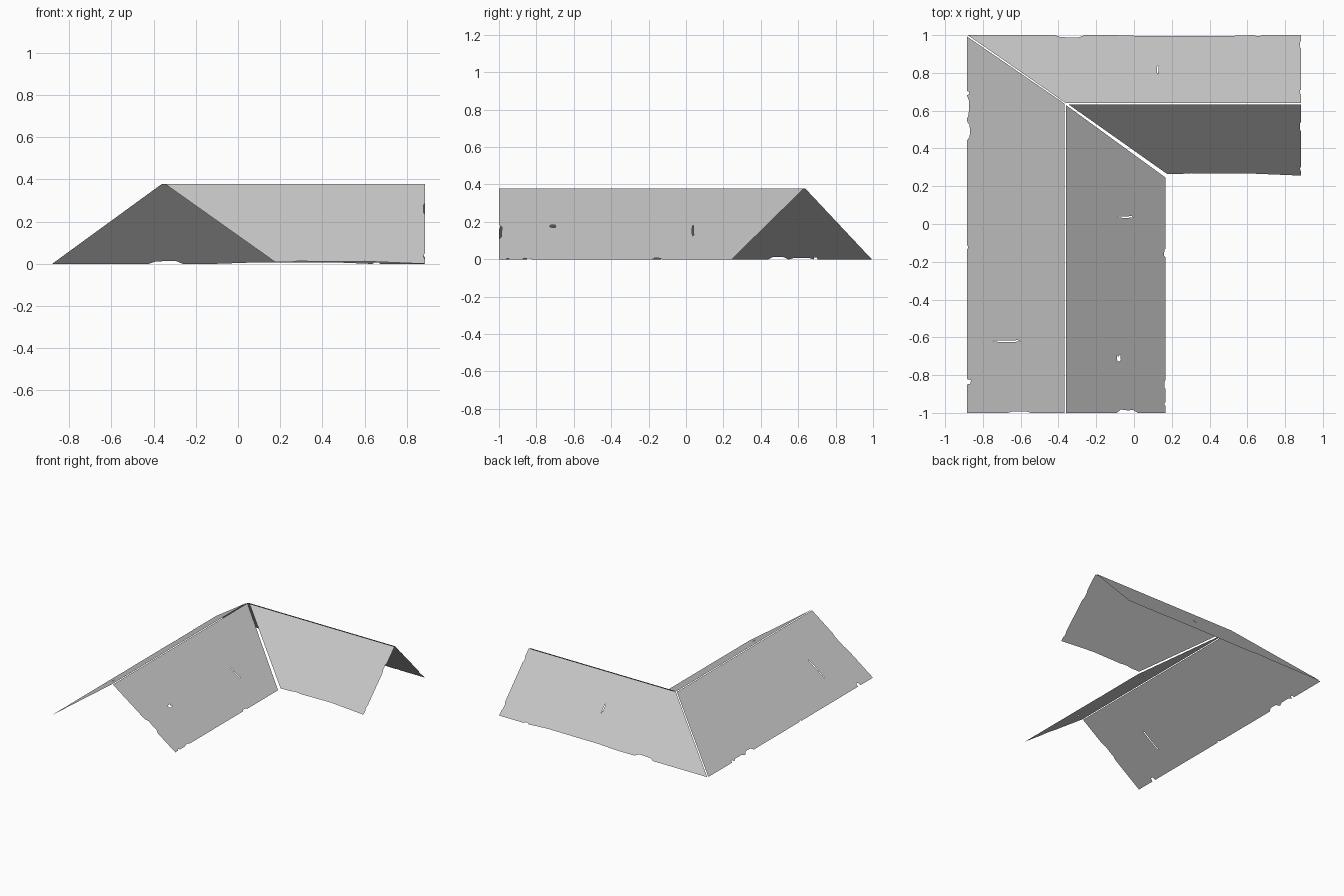
import bpy, bmesh, random
from mathutils import Vector

cube = bpy.data.objects.get("Cube")
if cube:
    bpy.data.objects.remove(cube, do_unlink=True)

random.seed(4)
RIDGE_HEIGHT = 0.378

grey = bpy.data.materials.new("weathered grey")
grey.use_nodes = True
colour = (0.56, 0.56, 0.56, 1)
grey.diffuse_color = colour
grey.node_tree.nodes["Principled BSDF"].inputs["Base Color"].default_value = colour


def nicked_outline(corners, nicks):
    """Counter-clockwise plan outline with worn bites: (edge, start, end, depth)."""
    points = []
    for i, corner in enumerate(corners):
        a, b = Vector(corner), Vector(corners[(i + 1) % len(corners)])
        along = b - a
        inward = Vector((-along.y, along.x)).normalized()
        points.append(a)
        for edge, start, end, depth in sorted(nicks):
            if edge != i:
                continue
            span = end - start
            points.append(a + along * start)
            for f in (0.2, 0.5, 0.8):
                bite = depth * random.uniform(0.65, 1)
                points.append(a + along * (start + span * f) + inward * bite)
            points.append(a + along * end)
    return points


def slit(x, y, w, h):
    """Small tapered crack in plan."""
    return [Vector((x + w * u, y + h * v)) for u, v in
            ((-.5, -.3), (.1, -.5), (.5, -.2), (.4, .5), (-.1, .2), (-.5, .4))]


def roof_panel(name, axis, eave, ridge, corners, nicks, holes=()):
    """Sloping sheet, laid out in plan and lifted from eave to ridge."""
    bm = bmesh.new()
    for loop in [nicked_outline(corners, nicks), *holes]:
        verts = [bm.verts.new((p.x, p.y, 0)) for p in loop]
        for v, w in zip(verts, verts[1:] + verts[:1]):
            bm.edges.new((v, w))
    bmesh.ops.triangle_fill(bm, edges=bm.edges[:], use_beauty=True, normal=(0, 0, 1))
    for v in bm.verts:
        v.co.z = max(0, RIDGE_HEIGHT * (v.co[axis] - eave) / (ridge - eave))
    bm.normal_update()
    for f in bm.faces:
        if f.normal.z < 0:
            f.normal_flip()
    mesh = bpy.data.meshes.new(name)
    bm.to_mesh(mesh)
    bm.free()
    mesh.materials.append(grey)
    obj = bpy.data.objects.new(name, mesh)
    bpy.context.collection.objects.link(obj)
    return obj


# Long wing, running front to back
roof_panel("left_wing_outer_slope", 0, -0.885, -0.369,
           [(-0.885, -1), (-0.369, -1), (-0.369, 0.638), (-0.885, 0.993)],
           [(0, .42, .66, .01), (3, .145, .156, .018), (3, .157, .22, .011),
            (3, .225, .277, .02), (3, .555, .565, .01), (3, .91, .925, .022)],
           [slit(-0.67, -0.62, .14, .01)])
roof_panel("left_wing_inner_slope", 0, 0.168, -0.361,
           [(-0.361, -1), (0.168, -1), (0.168, 0.245), (-0.361, 0.63)],
           [(0, .51, .72, .019), (1, .03, .045, .008), (1, .1, .14, .008),
            (1, .66, .7, .01)],
           [slit(-0.045, 0.037, .08, .01), slit(-0.08, -0.71, .02, .04)])

# Cross wing at the back
roof_panel("back_wing_outer_slope", 1, 1.0, 0.64,
           [(-0.361, 0.64), (0.885, 0.64), (0.885, 1), (-0.88, 1)],
           [(1, .13, .2, .008), (1, .8, .92, .008), (2, .12, .14, .006),
            (2, .15, .56, .006), (2, .65, .74, .015)],
           [slit(0.125, 0.82, .008, .05)])
roof_panel("back_wing_inner_slope", 1, 0.256, 0.632,
           [(0.175, 0.265), (0.6, 0.268), (0.885, 0.256), (0.885, 0.632), (-0.345, 0.632)],
           [(0, .2, .4, .003), (2, .06, .13, .006), (2, .62, .76, .008)])
